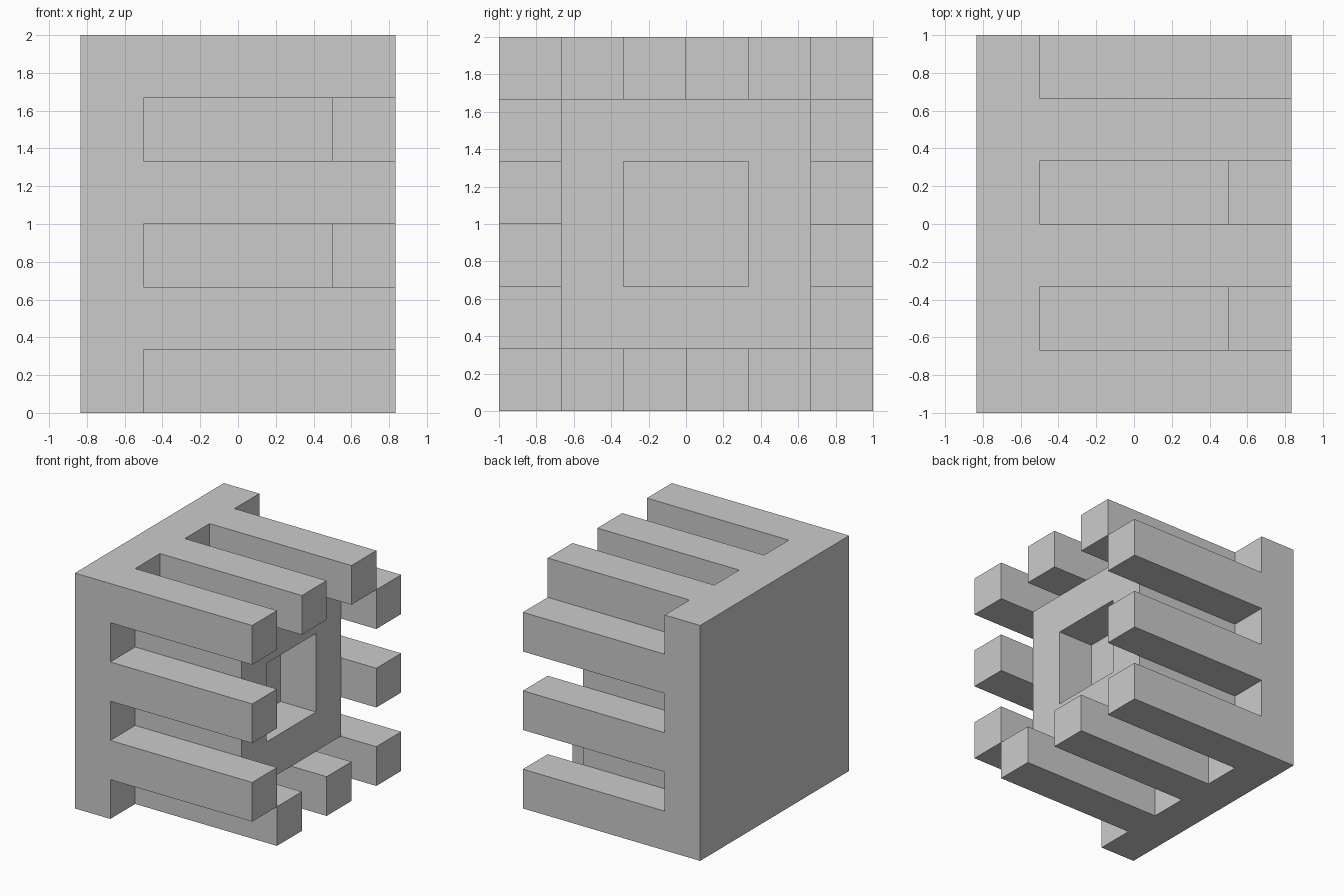
import bpy, bmesh

if "Cube" in bpy.data.objects:
    bpy.data.objects.remove(bpy.data.objects["Cube"])

U = 1 / 3  # the model sits on a grid of third-unit cells, centred on the x axis at z = 1


def box(name, x, y, z):
    """Box from (low, high) cell ranges; y and z are measured from the centre."""
    x, y, z = sorted(x), sorted(y), sorted(z)
    bm = bmesh.new()
    bmesh.ops.create_cube(bm, size=1)
    for v in bm.verts:
        v.co = (x[v.co.x > 0] * U, y[v.co.y > 0] * U, (z[v.co.z > 0] + 3) * U)
    mesh = bpy.data.meshes.new(name)
    bm.to_mesh(mesh)
    bm.free()
    obj = bpy.data.objects.new(name, mesh)
    bpy.context.collection.objects.link(obj)
    return obj


# Solid block with a plain back plate at -x
block = box("slotted_block", (-2.5, 2.5), (-3, 3), (-3, 3))

# Recessed core face and the square pocket in it
cutters = [
    box("core_recess_cutter", (1.5, 3), (-2, 2), (-2, 2)),
    box("pocket_cutter", (0.5, 3), (-1, 1), (-1, 1)),
]

# Slots between the fingers: top and back, then bottom and front by half turn
for s in (1, -1):
    for a in (2, 0, -2):
        end = 3.5 if a == 2 else a + 1
        across, depth = (s * a, s * end), (s * 2, s * 3.5)
        cutters.append(box("slot_cutter", (-1.5, 3), across, depth))
        if a != 2:  # the corner slot is shared by both sides
            cutters.append(box("slot_cutter", (-1.5, 3), depth, across))

# Carve the block and discard the cutters
bpy.context.view_layer.objects.active = block
for cutter in cutters:
    cutter.hide_render = True
    mod = block.modifiers.new("carve", 'BOOLEAN')
    mod.operation = 'DIFFERENCE'
    mod.solver = 'EXACT'
    mod.object = cutter
    bpy.ops.object.modifier_apply(modifier=mod.name)
    bpy.data.objects.remove(cutter)
